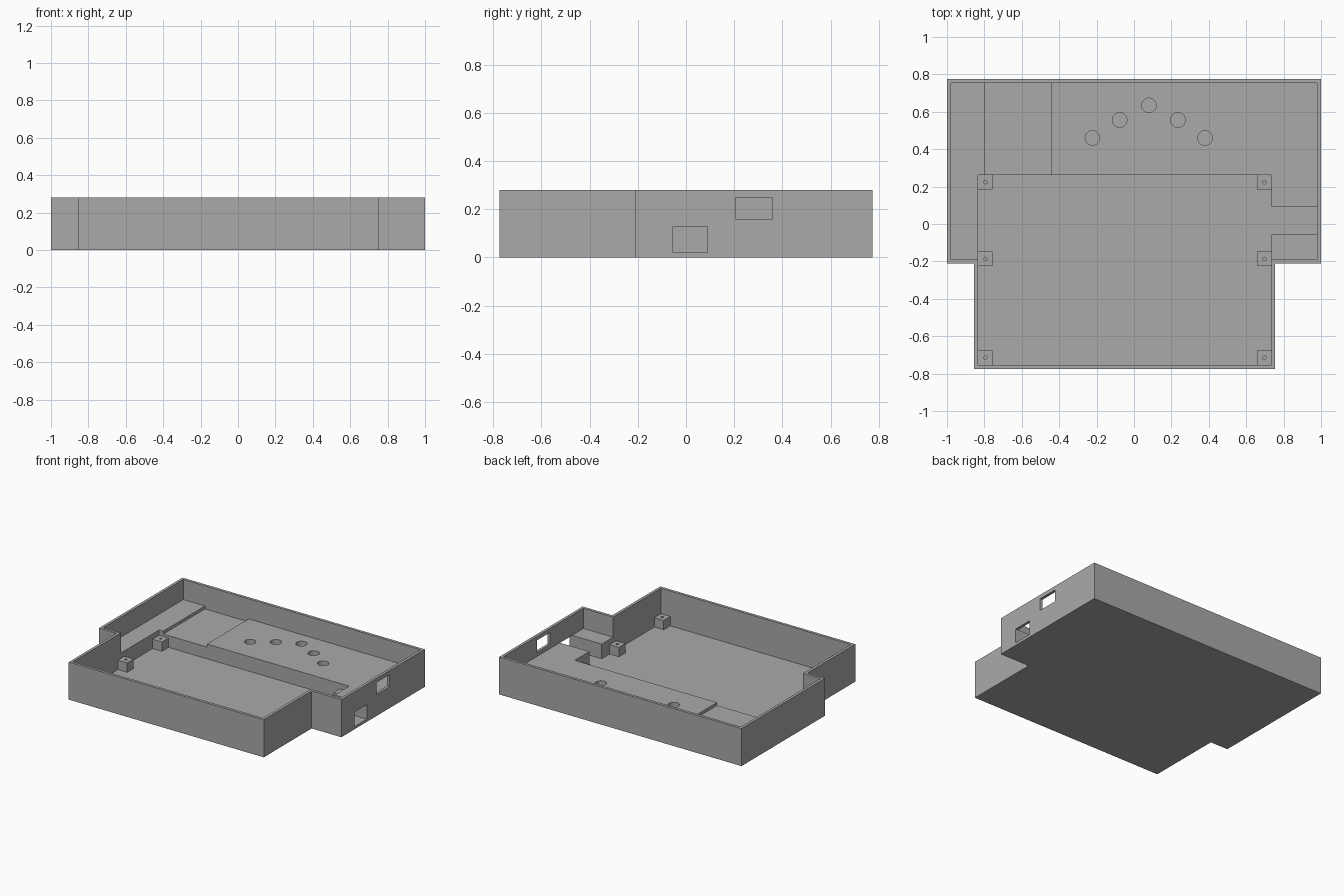
import bpy
import bmesh

cube = bpy.data.objects.get("Cube")
if cube:
    bpy.data.objects.remove(cube, do_unlink=True)

grey = bpy.data.materials.new("plain_grey")
grey.use_nodes = True
grey.diffuse_color = (0.4, 0.4, 0.4, 1)
grey.node_tree.nodes["Principled BSDF"].inputs["Base Color"].default_value = (0.4, 0.4, 0.4, 1)

HEIGHT, FLOOR, SHELF, WALL = 0.28, 0.02, 0.13, 0.021


def add_object(name, bm):
    bmesh.ops.recalc_face_normals(bm, faces=bm.faces)
    mesh = bpy.data.meshes.new(name)
    bm.to_mesh(mesh)
    bm.free()
    mesh.materials.append(grey)
    obj = bpy.data.objects.new(name, mesh)
    bpy.context.collection.objects.link(obj)
    return obj


def prism(name, points, z0, z1):
    bm = bmesh.new()
    base = bm.faces.new([bm.verts.new((x, y, z0)) for x, y in points])
    top = bmesh.ops.extrude_face_region(bm, geom=[base])["geom"]
    verts = [v for v in top if isinstance(v, bmesh.types.BMVert)]
    bmesh.ops.translate(bm, verts=verts, vec=(0, 0, z1 - z0))
    return add_object(name, bm)


def box(name, x0, x1, y0, y1, z0, z1):
    return prism(name, [(x0, y0), (x1, y0), (x1, y1), (x0, y1)], z0, z1)


def cylinder(name, x, y, radius, z0, z1, sides):
    bm = bmesh.new()
    bmesh.ops.create_cone(bm, cap_ends=True, segments=sides, radius1=radius,
                          radius2=radius, depth=z1 - z0)
    bmesh.ops.translate(bm, verts=bm.verts, vec=(x, y, (z0 + z1) / 2))
    return add_object(name, bm)


def cut(target, cutter):
    """Subtract the cutter from the target, then discard the cutter."""
    mod = target.modifiers.new("cut", "BOOLEAN")
    mod.operation = "DIFFERENCE"
    mod.solver = "EXACT"
    mod.object = cutter
    graph = bpy.context.evaluated_depsgraph_get()
    mesh = bpy.data.meshes.new_from_object(target.evaluated_get(graph))
    target.modifiers.clear()
    target.data = mesh
    bpy.data.objects.remove(cutter, do_unlink=True)


def outline(t):
    """T-shaped plan, inset by t."""
    return [(-0.855 + t, -0.774 + t), (0.755 - t, -0.774 + t),
            (0.755 - t, -0.21 + t), (1 - t, -0.21 + t),
            (1 - t, 0.774 - t), (-1 + t, 0.774 - t),
            (-1 + t, -0.21 + t), (-0.855 + t, -0.21 + t)]


# Tray: solid block, hollowed down to the shelf level
left, right = -0.855 + WALL, 0.755 - WALL
front, back = -0.774 + WALL, 0.774 - WALL
shelf_front = 0.262
tray = prism("tray", outline(0), 0, HEIGHT)
cut(tray, prism("cavity", outline(WALL), SHELF, 0.4))

# Deep main bay, and the shallow recess in the rear shelf
cut(tray, box("main_bay", left, right, front, shelf_front, FLOOR, 0.4))
cut(tray, box("shelf_recess", -0.80, -0.44, shelf_front - 0.05, back, 0.108, 0.4))

# Cable channel and the two side ports
cut(tray, box("channel", right - 0.05, 1 - WALL, -0.055, 0.09, FLOOR, 0.4))
cut(tray, box("low_port", 0.95, 1.1, -0.055, 0.09, FLOOR, 0.128))
cut(tray, box("high_port", 0.95, 1.1, 0.205, 0.36, 0.16, 0.25))

# Arc of five round sockets in the rear shelf
for x, y in [(-0.222, 0.46), (-0.077, 0.556), (0.08, 0.634), (0.235, 0.556), (0.38, 0.46)]:
    cut(tray, cylinder("socket", x, y, 0.039, FLOOR, 0.2, 32))

# Six mounting posts with pilot holes
size = 0.077
for side, x in (("right", left), ("left", right - size)):
    for row, y in (("front", front), ("middle", -0.225), ("rear", shelf_front - size)):
        post = box(f"post_{row}_{side}", x, x + size, y, y + size, FLOOR - 0.01, 0.09)
        cut(post, cylinder("pilot_hole", x + 0.04, y + size / 2, 0.009, 0.03, 0.2, 16))
